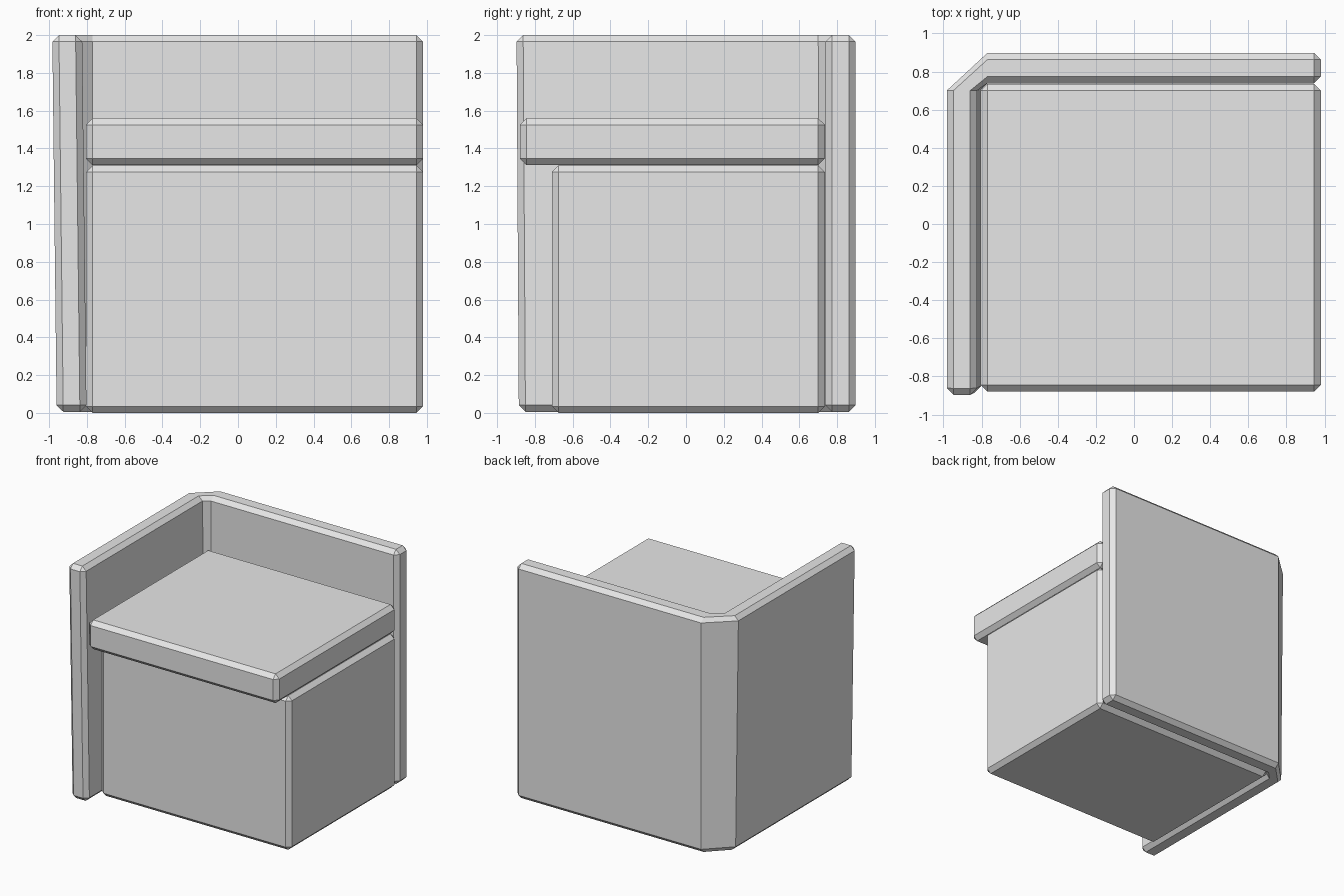
import bpy
import bmesh

old = bpy.data.objects.get("Cube")
if old:
    bpy.data.objects.remove(old, do_unlink=True)

C = 0.035  # chamfer width shared by all parts

grey = bpy.data.materials.new("light grey")
grey.use_nodes = True
grey.diffuse_color = (0.8, 0.8, 0.8, 1)
grey.node_tree.nodes["Principled BSDF"].inputs["Base Color"].default_value = (0.8, 0.8, 0.8, 1)


def finish(name, bm):
    bmesh.ops.recalc_face_normals(bm, faces=bm.faces)
    mesh = bpy.data.meshes.new(name)
    bm.to_mesh(mesh)
    bm.free()
    mesh.materials.append(grey)
    obj = bpy.data.objects.new(name, mesh)
    bpy.context.scene.collection.objects.link(obj)
    return obj


def chamfered_box(name, lo, hi):
    bm = bmesh.new()
    bmesh.ops.create_cube(bm, size=1)
    for v in bm.verts:
        v.co = [a if c < 0 else b for c, a, b in zip(v.co, lo, hi)]
    bmesh.ops.bevel(bm, geom=bm.edges[:], offset=C, segments=1, affect='EDGES')
    return finish(name, bm)


# Base block and overhanging cushion
chamfered_box("seat_base", (-0.805, -0.71, 0), (0.98, 0.735, 1.31))
chamfered_box("seat_cushion", (-0.805, -0.88, 1.312), (0.98, 0.735, 1.56))


# Wall stations: outer point, inner point, lean at the foot, end cap or not
Z0, Z1 = 0.006, 2.0
stations = [
    ((-0.983, -0.897), (-0.825, -0.897), (0.023, 0.012), True),
    ((-0.983, -0.862), (-0.825, -0.862), (0.023, 0.012), False),
    ((-0.983, 0.70), (-0.825, 0.70), (0.023, 0.005), False),
    ((-0.77, 0.897), (-0.77, 0.738), (0, 0), False),
    ((0.945, 0.897), (0.945, 0.738), (0, 0), False),
    ((0.98, 0.897), (0.98, 0.738), (0, 0), True),
]


def wall_ring(bm, outer, inner, lean, cap):
    """Eight-sided upright section; a cap shrinks it to the inset rectangle."""
    width = ((inner[0] - outer[0]) ** 2 + (inner[1] - outer[1]) ** 2) ** 0.5
    near, far = C / width, 1 - C / width
    side = (near, far) if cap else (0, 1)
    low, high = Z0 + C, Z1 - C
    bottom, top = (low, high) if cap else (Z0, Z1)
    section = [(side[0], low), (side[0], high), (near, top), (far, top),
               (side[1], high), (side[1], low), (far, bottom), (near, bottom)]
    ring = []
    for t, z in section:
        foot = 1 - z / Z1
        x, y = (o + (i - o) * t + k * foot for o, i, k in zip(outer, inner, lean))
        ring.append(bm.verts.new((x, y, z)))
    return ring


# Wrapped back and side panel with a cut-off corner
bm = bmesh.new()
rings = [wall_ring(bm, *s) for s in stations]
for a, b in zip(rings, rings[1:]):
    for i in range(8):
        j = (i + 1) % 8
        bm.faces.new((a[i], a[j], b[j], b[i]))
bm.faces.new(rings[0])
bm.faces.new(rings[-1])
bmesh.ops.remove_doubles(bm, verts=bm.verts[:], dist=0.0005)
finish("back_and_side_panel", bm)
